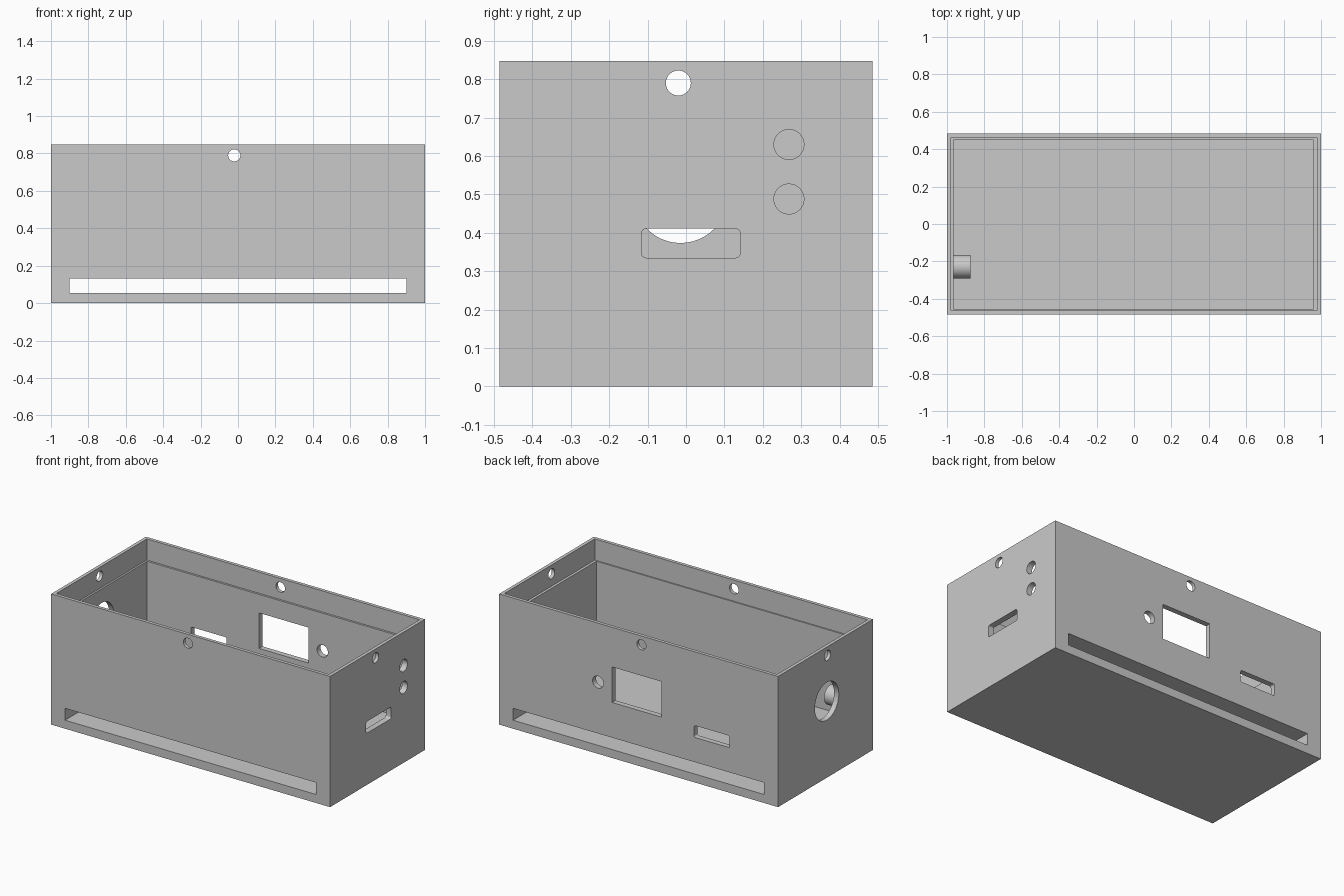
import bpy
import bmesh
from math import radians
from mathutils import Matrix, Vector

default = bpy.data.objects.get("Cube")
if default:
    bpy.data.objects.remove(default, do_unlink=True)

WIDTH, DEPTH, HEIGHT = 2.0, 0.97, 0.847
LIP, LEDGE_Z, FLOOR_Z = 0.022, 0.71, 0.187
X_WALL, Y_WALL = WIDTH / 2, DEPTH / 2

grey = bpy.data.materials.new("plain grey")
grey.use_nodes = True
colour = (0.59, 0.59, 0.59, 1)
grey.diffuse_color = colour
grey.node_tree.nodes["Principled BSDF"].inputs["Base Color"].default_value = colour


def make_object(name, bm):
    mesh = bpy.data.meshes.new(name)
    bm.to_mesh(mesh)
    bm.free()
    mesh.materials.append(grey)
    obj = bpy.data.objects.new(name, mesh)
    bpy.context.collection.objects.link(obj)
    return obj


def box(name, low, high, round_axis=None, radius=0.012):
    """Box between two corners, optionally rounded along one axis."""
    low, high = Vector(low), Vector(high)
    bm = bmesh.new()
    bmesh.ops.create_cube(bm, size=1)
    bmesh.ops.scale(bm, vec=high - low, verts=bm.verts)
    bmesh.ops.translate(bm, vec=(low + high) / 2, verts=bm.verts)
    if round_axis is not None:
        edges = [e for e in bm.edges
                 if abs((e.verts[0].co - e.verts[1].co)[round_axis]) > 1e-4]
        bmesh.ops.bevel(bm, geom=edges, offset=radius, segments=4,
                        profile=0.5, affect='EDGES')
    return make_object(name, bm)


def cylinder(name, centre, radius, length, axis):
    """Cylinder along the x or y axis."""
    bm = bmesh.new()
    turn = Matrix.Rotation(radians(90), 4, 'Y' if axis == 'x' else 'X')
    bmesh.ops.create_cone(bm, cap_ends=True, segments=48, radius1=radius,
                          radius2=radius, depth=length,
                          matrix=Matrix.Translation(centre) @ turn)
    return make_object(name, bm)


def wall_slot(name, wall, low, high, round_axis=None):
    """Rectangular opening in one wall, given as (along, z) corners."""
    axis, side = wall
    if axis == 'x':
        a, b = sorted((side * (X_WALL - 0.1), side * (X_WALL + 0.1)))
        return box(name, (a, *low), (b, *high), round_axis)
    a, b = sorted((side * (Y_WALL - 0.1), side * (Y_WALL + 0.1)))
    return box(name, (low[0], a, low[1]), (high[0], b, high[1]), round_axis)


def wall_hole(name, wall, along, z, radius):
    """Round opening in one wall."""
    axis, side = wall
    centre = (side * X_WALL, along, z) if axis == 'x' else (along, side * Y_WALL, z)
    return cylinder(name, centre, radius, 0.2, axis)


FRONT, BACK, LEFT, RIGHT = ('y', -1), ('y', 1), ('x', 1), ('x', -1)

# Outer block
case = box("open_case", (-X_WALL, -Y_WALL, 0), (X_WALL, Y_WALL, HEIGHT))

# Hollow above a thick floor, with a ledge for a lid
cutters = [
    box("cavity_cutter", (-0.966, -0.455, FLOOR_Z), (0.961, 0.45, HEIGHT + 0.1)),
    box("lid_cutter", (LIP - X_WALL, LIP - Y_WALL, LEDGE_Z),
        (X_WALL - LIP, Y_WALL - LIP, HEIGHT + 0.1)),
]

# Long tunnel through the floor from front to back
cutters.append(box("tunnel_cutter", (-0.9, -1, 0.055), (0.9, 1, 0.132)))

# Fixing holes on every wall
for wall in (FRONT, BACK, LEFT, RIGHT):
    cutters.append(wall_hole("fixing_hole_cutter", wall, -0.02, 0.79, 0.0325))

# Left wall: two button holes and a rounded port
for z in (0.488, 0.63):
    cutters.append(wall_hole("button_hole_cutter", LEFT, 0.268, z, 0.039))
cutters.append(wall_slot("port_cutter", LEFT, (-0.116, 0.335), (0.141, 0.411), 0))

# Right wall: large round opening
cutters.append(wall_hole("large_hole_cutter", RIGHT, -0.014, 0.496, 0.1225))

# Back wall: window, button hole and rounded port
cutters.append(wall_slot("window_cutter", BACK, (-0.163, 0.36), (0.19, 0.59)))
cutters.append(wall_hole("button_hole_cutter", BACK, 0.291, 0.465, 0.039))
cutters.append(wall_slot("port_cutter", BACK, (-0.653, 0.292), (-0.397, 0.369), 1))

# Cut the openings
bpy.context.view_layer.objects.active = case
for cutter in cutters:
    cutter.hide_render = True
    mod = case.modifiers.new(cutter.name, 'BOOLEAN')
    mod.operation = 'DIFFERENCE'
    mod.solver = 'EXACT'
    mod.object = cutter
    bpy.ops.object.modifier_apply(modifier=mod.name)
    bpy.data.objects.remove(cutter, do_unlink=True)

# Round peg on the inside of the right wall
peg = cylinder("inner_peg", (-0.924, -0.228, 0.425), 0.0625, 0.1, 'x')

# Smooth round surfaces, keep edges sharp
for obj in (case, peg):
    bpy.ops.object.select_all(action='DESELECT')
    obj.select_set(True)
    bpy.context.view_layer.objects.active = obj
    bpy.ops.object.shade_smooth_by_angle(angle=radians(30))
